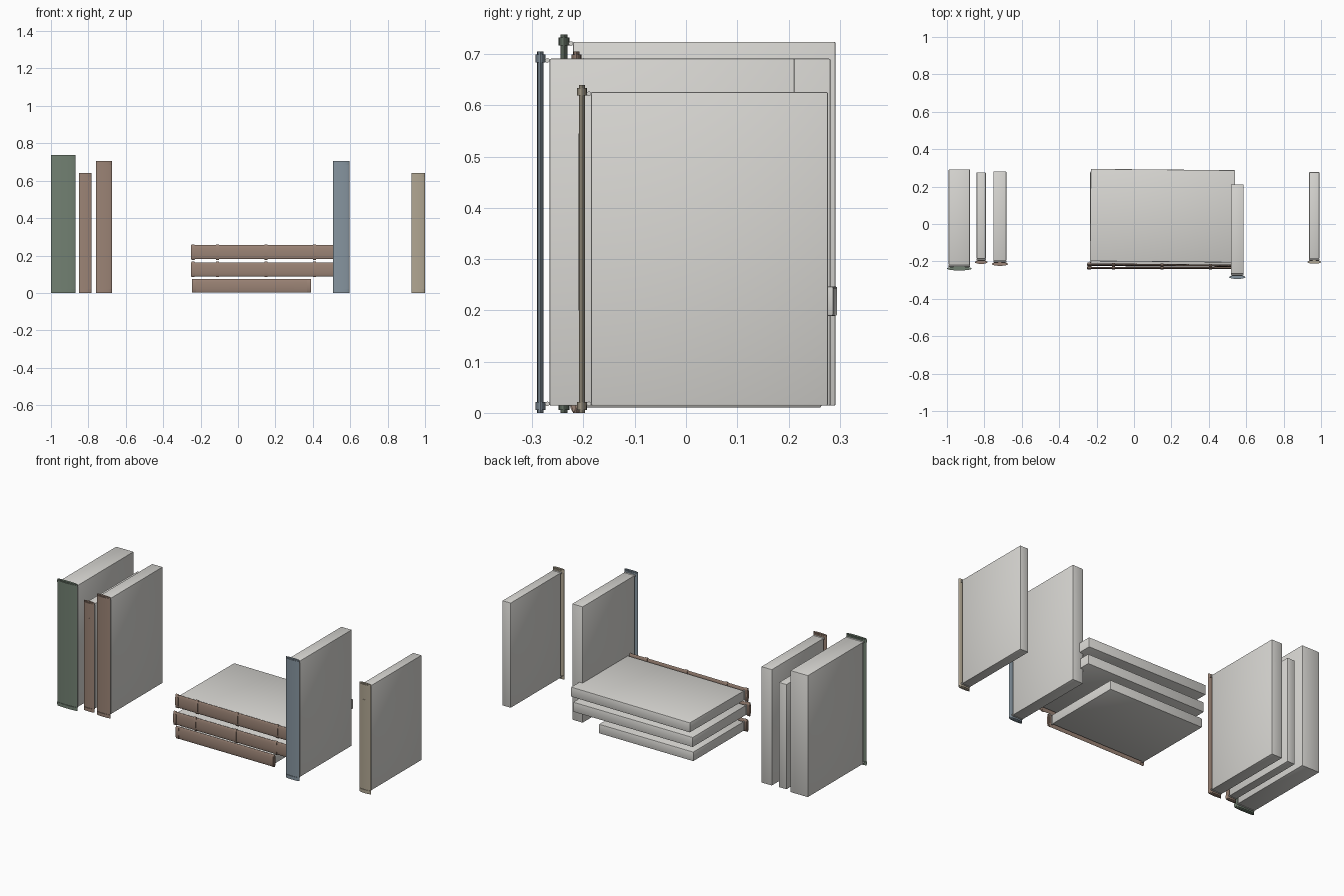
import bpy, bmesh, math

if "Cube" in bpy.data.objects:
    bpy.data.objects.remove(bpy.data.objects["Cube"], do_unlink=True)


def material(name, rgb):
    m = bpy.data.materials.new(name)
    m.use_nodes = True
    m.diffuse_color = (*rgb, 1)
    m.node_tree.nodes["Principled BSDF"].inputs["Base Color"].default_value = (*rgb, 1)
    return m


PAPER = material("paper grey", (0.69, 0.68, 0.65))
GREEN = material("muted green", (0.17, 0.22, 0.17))
BROWN = material("leather brown", (0.33, 0.23, 0.18))
BLUE = material("slate blue", (0.24, 0.30, 0.35))
TAN = material("tan", (0.44, 0.385, 0.29))


def place(name, bm, mat, loc, rot, smooth=True):
    bmesh.ops.recalc_face_normals(bm, faces=bm.faces)
    mesh = bpy.data.meshes.new(name)
    bm.to_mesh(mesh)
    bm.free()
    mesh.materials.append(mat)
    ob = bpy.data.objects.new(name, mesh)
    bpy.context.collection.objects.link(ob)
    ob.location, ob.rotation_euler = loc, rot
    if smooth:
        bpy.ops.object.select_all(action="DESELECT")
        ob.select_set(True)
        bpy.context.view_layer.objects.active = ob
        bpy.ops.object.shade_smooth_by_angle(angle=math.radians(35))


def lens(bm, rx, ry, z0, z1, arc=math.pi, steps=32):
    """Extruded ellipse, or only its front arc closed by a chord."""
    count = steps if arc == math.pi else steps + 1
    ring = []
    for i in range(count):
        a = -arc + 2 * arc * i / steps
        ring.append(bm.verts.new((rx * math.sin(a), -ry * math.cos(a), z0)))
    base = bm.faces.new(ring)
    top = bmesh.ops.extrude_face_region(bm, geom=[base])["geom"]
    moved = [v for v in top if isinstance(v, bmesh.types.BMVert)]
    bmesh.ops.translate(bm, vec=(0, 0, z1 - z0), verts=moved)


def book(name, mat, width, height, depth, loc, rot=(0, 0, 0), label=False, bands=()):
    """Upright book: spine axis on local z, pages reaching to local y = depth."""
    rx = width / 2
    ry = 0.0045 + 0.02 * width
    cap = ry + 0.0035
    page_x, page_y, page_z = width - 0.019, 0.0175, 0.0145

    # rounded spine
    bm = bmesh.new()
    lens(bm, rx * 0.985, ry, 0, height)
    place(name + "_spine", bm, mat, loc, rot)

    # end caps and raised bands
    bm = bmesh.new()
    for z in (0.006, height - 0.021):
        lens(bm, rx, cap, z, z + 0.015)
    for z in bands:
        lens(bm, rx + 0.003, cap, z - 0.008, z + 0.008)
    place(name + "_spine_bands", bm, mat, loc, rot)

    # title plate
    if label:
        bm = bmesh.new()
        lens(bm, rx, ry + 0.0015, 0.2, 0.545, math.radians(32), 12)
        place(name + "_label_plate", bm, mat, loc, rot)

    # page block with softened edges
    bm = bmesh.new()
    bmesh.ops.create_cube(bm, size=1)
    bmesh.ops.scale(bm, vec=(page_x, depth - page_y, height - 2 * page_z + 0.001), verts=bm.verts)
    bmesh.ops.translate(bm, vec=(0, (depth + page_y) / 2, height / 2), verts=bm.verts)
    bmesh.ops.bevel(bm, geom=bm.edges[:], offset=0.003, segments=2, profile=0.5, affect="EDGES")
    place(name + "_pages", bm, PAPER, loc, rot)

    # headbands between spine and pages
    bm = bmesh.new()
    for z in (page_z + 0.003, height - page_z - 0.003):
        made = bmesh.ops.create_cone(bm, cap_ends=True, segments=12, radius1=0.0045,
                                     radius2=0.0045, depth=page_x)["verts"]
        for v in made:
            x, y, h = v.co
            v.co = (h, y + page_y - 0.004, x + z)
    place(name + "_headbands", bm, PAPER, loc, rot)


# upright books
book("green_book", GREEN, 0.132, 0.738, 0.53, (-0.934, -0.238, 0))
book("small_brown_book", BROWN, 0.068, 0.64, 0.48, (-0.817, -0.204, 0), label=True)
book("brown_book", BROWN, 0.087, 0.705, 0.496, (-0.717, -0.214, 0))
book("blue_book", BLUE, 0.087, 0.705, 0.496, (0.552, -0.284, 0))
book("tan_book", TAN, 0.073, 0.64, 0.48, (0.9635, -0.203, 0), label=True)

# books lying in a stack
LYING = math.pi / 2
RIBS = (0.01, 0.14, 0.4, 0.66, 0.79)
book("stack_bottom_book", BROWN, 0.073, 0.637, 0.483, (-0.246, -0.219, 0.0375),
     (0, LYING, 0), label=True)
book("stack_middle_book", BROWN, 0.076, 0.8, 0.51, (-0.25, -0.235, 0.1265),
     (0, LYING, 0), bands=RIBS)
book("stack_top_book", BROWN, 0.076, 0.8, 0.511, (-0.25, -0.216, 0.218),
     (0, LYING, math.radians(-0.55)), bands=RIBS)
